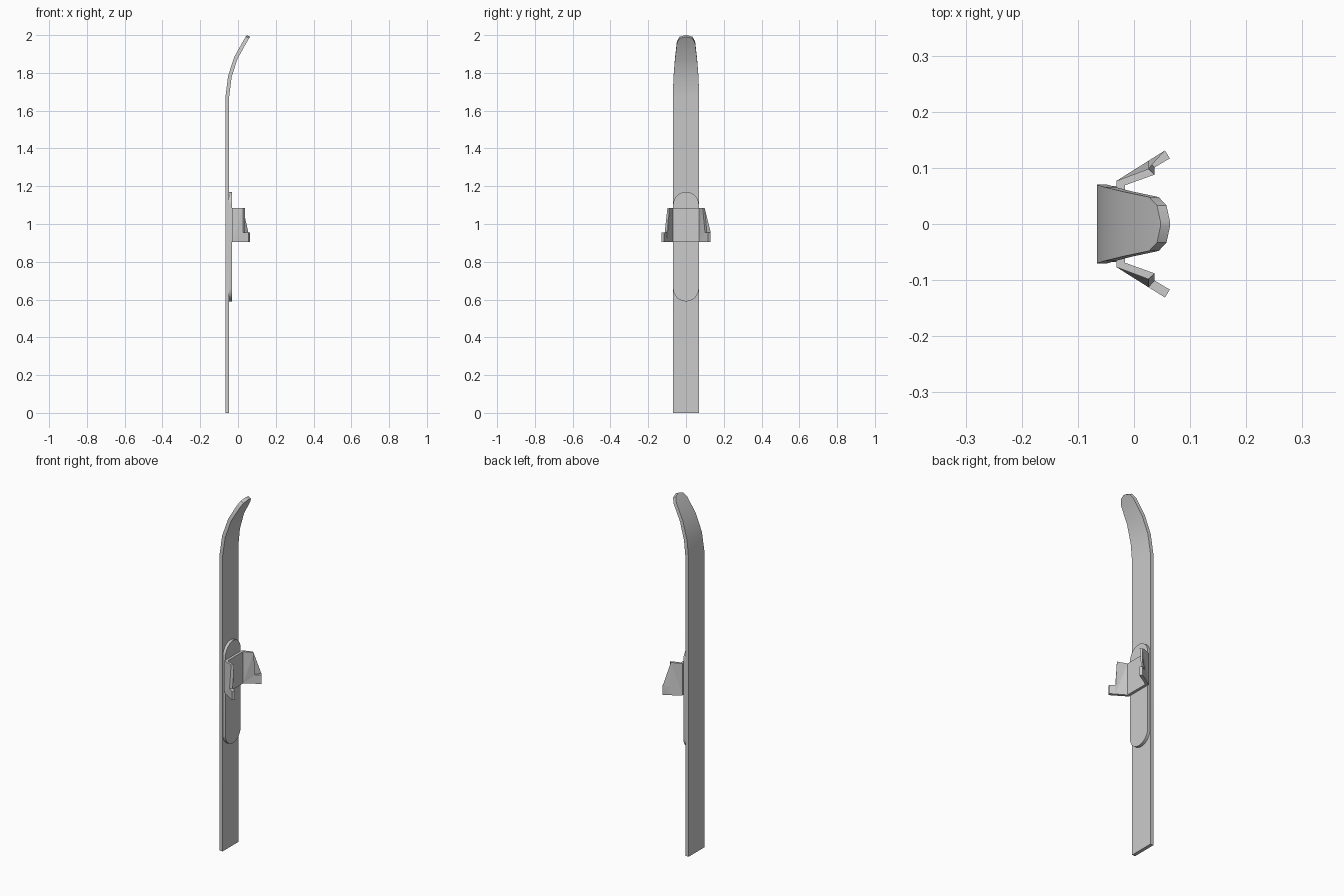
import bpy, bmesh, math

if "Cube" in bpy.data.objects:
    bpy.data.objects.remove(bpy.data.objects["Cube"])


def finish(bm, name, smooth=False):
    bmesh.ops.remove_doubles(bm, verts=bm.verts, dist=1e-5)
    bmesh.ops.recalc_face_normals(bm, faces=bm.faces)
    mesh = bpy.data.meshes.new(name)
    bm.to_mesh(mesh)
    bm.free()
    ob = bpy.data.objects.new(name, mesh)
    bpy.context.collection.objects.link(ob)
    if smooth:
        bpy.context.view_layer.objects.active = ob
        ob.select_set(True)
        bpy.ops.object.shade_smooth_by_angle(angle=math.radians(30))
        ob.select_set(False)
    return ob


def prism(bm, side_a, side_b):
    """Solid between two matching outlines."""
    a = [bm.verts.new(p) for p in side_a]
    b = [bm.verts.new(p) for p in side_b]
    n = len(a)
    bm.faces.new(a)
    bm.faces.new(b[::-1])
    for i in range(n):
        j = (i + 1) % n
        bm.faces.new((a[i], b[i], b[j], a[j]))


# Ski board: back edge (x, z), front edge (x, z), half width
stations = [
    (-.066, 0, -.047, 0, .07),
    (-.066, 1.675, -.047, 1.672, .07),
    (-.053, 1.782, -.034, 1.777, .066),
    (-.021, 1.882, -.003, 1.874, .058),
    (.027, 1.968, .044, 1.958, .048),
    (.041, 1.992, .058, 1.983, .033),
    (.047, 2.0, .064, 1.991, .005),
]
bm = bmesh.new()
rings = []
for xb, zb, xf, zf, w in stations:
    rings.append([bm.verts.new(p) for p in
                  ((xb, -w, zb), (xf, -w, zf), (xf, w, zf), (xb, w, zb))])
for r, s in zip(rings, rings[1:]):
    for i in range(4):
        j = (i + 1) % 4
        bm.faces.new((r[i], r[j], s[j], s[i]))
bm.faces.new(rings[0])
bm.faces.new(rings[-1])
finish(bm, "ski_board", True)

# Foot plate with rounded ends
R = .068
outline = []
for zc, start in ((1.102, 0), (.658, math.pi)):
    for i in range(13):
        t = start + math.pi * i / 12
        outline.append((R * math.cos(t), zc + R * math.sin(t)))
bm = bmesh.new()
prism(bm, [(-.048, y, z) for y, z in outline], [(-.031, y, z) for y, z in outline])
finish(bm, "foot_plate", True)

# Binding: cross piece plus two flared wings with a lower tab
Z0, Z1, ZT = .905, 1.085, .955
bm = bmesh.new()
cross = [(-.031, -.077), (-.016, -.071), (-.016, .071), (-.031, .077)]
prism(bm, [(x, y, Z0) for x, y in cross], [(x, y, Z1) for x, y in cross])
finish(bm, "binding_base")

wing = [(0, Z0), (.66, Z0), (1, Z0), (1, ZT), (.66, ZT), (.66, Z1), (0, Z1), (0, ZT)]


def flare(z):
    return 1 - .4 * (max(z, ZT) - ZT) / (Z1 - ZT)


for side, name in ((1, "binding_wing_left"), (-1, "binding_wing_right")):
    bm = bmesh.new()
    prism(bm,
          [(-.016 + .08 * s, side * (.069 + .048 * s * flare(z)), z) for s, z in wing],
          [(-.031 + .086 * s, side * (.077 + .054 * s * flare(z)), z) for s, z in wing])
    bmesh.ops.triangulate(bm, faces=[f for f in bm.faces if len(f.verts) > 4])
    finish(bm, name)
